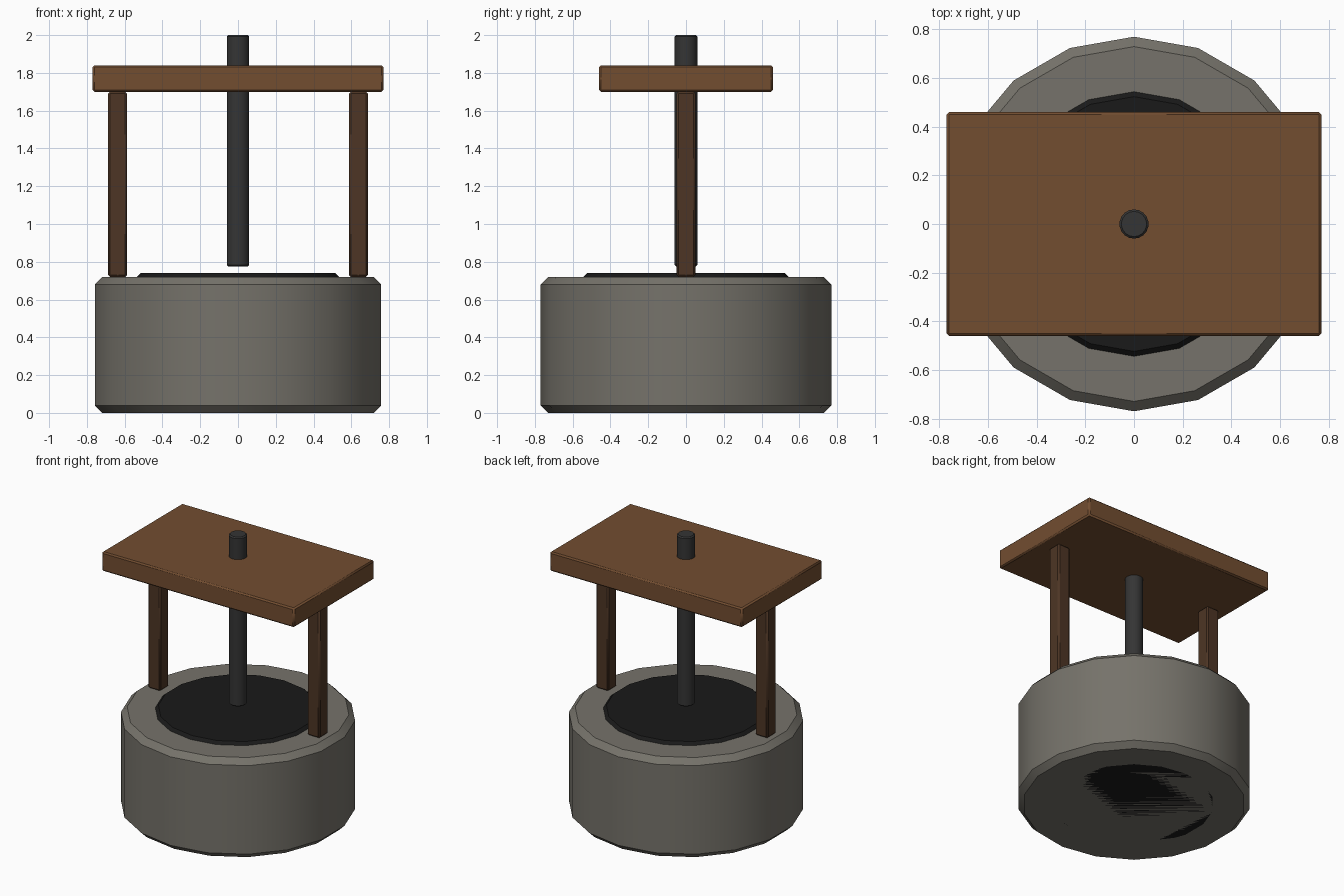
import bpy, math

if "Cube" in bpy.data.objects:
    bpy.data.objects.remove(bpy.data.objects["Cube"])


def material(name, rgb):
    m = bpy.data.materials.new(name)
    m.diffuse_color = (*rgb, 1)
    m.use_nodes = True
    m.node_tree.nodes["Principled BSDF"].inputs["Base Color"].default_value = m.diffuse_color
    return m


stone = material("stone", (0.18, 0.17, 0.145))
dark = material("dark_water", (0.01, 0.01, 0.01))
iron = material("iron", (0.035, 0.035, 0.035))
post_wood = material("post_wood", (0.075, 0.036, 0.018))
roof_wood = material("roof_wood", (0.17, 0.075, 0.03))


def finish(name, mat, bevel):
    """Name, colour, chamfer and smooth-shade the active object."""
    ob = bpy.context.object
    ob.name = name
    ob.data.materials.append(mat)
    bpy.ops.object.transform_apply(location=False, rotation=False, scale=True)
    b = ob.modifiers.new("Bevel", 'BEVEL')
    b.width = bevel
    b.segments = 1
    b.limit_method = 'ANGLE'
    b.angle_limit = math.radians(30)
    bpy.ops.object.shade_smooth_by_angle(angle=math.radians(40))


def drum(name, r, z0, z1, mat, bevel):
    bpy.ops.mesh.primitive_cylinder_add(vertices=18, radius=r, depth=z1 - z0,
                                        location=(0, 0, (z0 + z1) / 2))
    finish(name, mat, bevel)


def box(name, x, size, z0, z1, mat, bevel):
    bpy.ops.mesh.primitive_cube_add(size=1, location=(x, 0, (z0 + z1) / 2))
    bpy.context.object.scale = (*size, z1 - z0)
    finish(name, mat, bevel)


# Stone wall and the dark water disc filling it
drum("well_wall", 0.77, 0, 0.72, stone, 0.04)
drum("well_water", 0.544, 0, 0.74, dark, 0.02)

# Posts carrying the flat roof
for side, x in (("left", -0.637), ("right", 0.637)):
    box(side + "_post", x, (0.1, 0.1), 0.72, 1.70, post_wood, 0.01)
box("roof", 0, (1.54, 0.92), 1.70, 1.84, roof_wood, 0.01)

# Central pole running through the roof
drum("centre_pole", 0.06, 0.775, 2.0, iron, 0.008)
